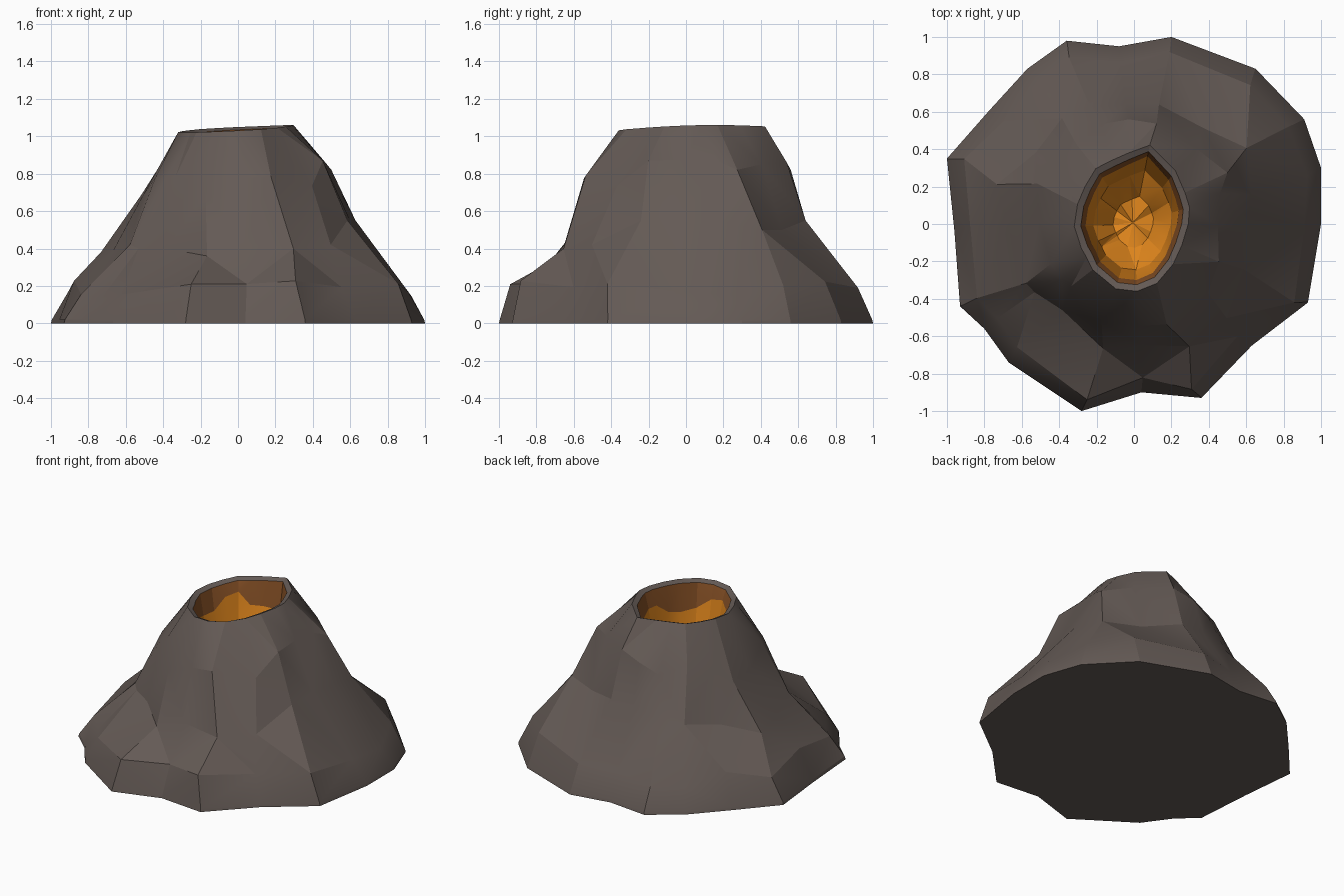
import bpy
import bmesh
import math
import random
from mathutils import Vector

random.seed(4)

default_cube = bpy.data.objects.get("Cube")
if default_cube:
    bpy.data.objects.remove(default_cube, do_unlink=True)


def make_material(name, colour):
    material = bpy.data.materials.new(name)
    material.use_nodes = True
    material.diffuse_color = (*colour, 1)
    shader = next(n for n in material.node_tree.nodes if n.type == "BSDF_PRINCIPLED")
    shader.inputs["Base Color"].default_value = (*colour, 1)
    shader.inputs["Roughness"].default_value = 0.9
    return material


def jitter(amount):
    return random.uniform(-amount, amount)


def polar(radius, angle, height):
    return Vector((radius * math.cos(angle), radius * math.sin(angle), height))


def loft(name, rings, material, cap_first=False, cap_last=False):
    """Skin a stack of closed rings with triangles."""
    bm = bmesh.new()
    loops = [[bm.verts.new(point) for point in ring] for ring in rings]
    for lower, upper in zip(loops, loops[1:]):
        for i in range(len(lower)):
            j = (i + 1) % len(lower)
            bm.faces.new((lower[i], lower[j], upper[j], upper[i]))
    bmesh.ops.triangulate(bm, faces=bm.faces[:], quad_method="SHORT_EDGE")
    if cap_first:
        bm.faces.new(loops[0][::-1])
    if cap_last:
        centre = bm.verts.new(sum(rings[-1], Vector()) / len(rings[-1]))
        for a, b in zip(loops[-1], loops[-1][1:] + loops[-1][:1]):
            bm.faces.new((a, b, centre))
    mesh = bpy.data.meshes.new(name)
    bm.to_mesh(mesh)
    bm.free()
    mesh.materials.append(material)
    obj = bpy.data.objects.new(name, mesh)
    bpy.context.collection.objects.link(obj)
    bpy.ops.object.select_all(action="DESELECT")
    obj.select_set(True)
    bpy.context.view_layer.objects.active = obj
    bpy.ops.object.shade_smooth_by_angle(angle=math.radians(18))
    return obj


rock = make_material("dark rock", (0.127, 0.102, 0.091))
scorched = make_material("scorched orange rock", (0.25, 0.085, 0.02))
lava = make_material("glowing lava", (0.75, 0.24, 0.012))

# Ground outline, counter-clockwise from the left side
outline = [(1, 0), (1, .3), (.91, .56), (.65, .83), (.2, 1), (-.08, .95), (-.36, .98),
           (-.57, .83), (-.78, .6), (-1, .35), (-.96, -.04), (-.93, -.44), (-.8, -.56),
           (-.67, -.74), (-.28, -1), (.04, -.9), (.36, -.93), (.63, -.65), (.93, -.42)]
# Ledge of each ridge: share of the ground radius, then height
ledge = [(.6, .55), (.62, .55), (.68, .5), (.6, .5), (.64, .55), (.67, .55), (.64, .5),
         (.68, .48), (.66, .45), (.72, .38), (.7, .38), (.64, .42), (.66, .4),
         (.6, .4), (.66, .36), (.72, .43), (.72, .4), (.78, .42), (.62, .55)]
# Radius of the crater lip on each ridge
lip = [.29, .31, .32, .36, .43, .38, .36, .36, .33, .32, .32, .31, .31,
       .33, .36, .36, .34, .3, .28]

ground, skirt, foot, shoulder, neck, rim = [], [], [], [], [], []
mouth, throat, bowl, pit = [], [], [], []
for (x, y), (share, height), lip_radius in zip(outline, ledge, lip):
    angle = math.atan2(y, x)
    reach = math.hypot(x, y)
    top = 1.04 + 0.02 * math.cos(angle - 0.5)
    # Outer slope
    ground.append(Vector((x, y, 0)))
    skirt.append(Vector((x * 0.995, y * 0.995, 0.02)))
    foot.append(polar(reach * (0.92 + jitter(0.02)), angle + jitter(0.04), 0.18 + jitter(0.05)))
    shoulder.append(polar(reach * share, angle + jitter(0.06), height))
    middle = (reach * share + lip_radius) / 2
    neck.append(polar(middle * (1.05 + jitter(0.05)), angle + jitter(0.06),
                      (height + top) / 2 + 0.03 + jitter(0.05)))
    rim.append(polar(lip_radius, angle, top))
    # Crater inside
    mouth.append(polar(lip_radius - 0.035, angle, top - 0.015))
    throat.append(polar(lip_radius - 0.06, angle, 0.9 + jitter(0.06)))
    bowl.append(polar(lip_radius * 0.68, angle, 0.62 + jitter(0.03)))
    pit.append(polar(lip_radius * 0.35, angle, 0.5 + jitter(0.02)))

loft("mountain", [ground, skirt, foot, shoulder, neck, rim, mouth], rock, cap_first=True)
loft("crater_wall", [mouth, throat], scorched)
loft("lava_bowl", [throat, bowl, pit], lava, cap_last=True)
